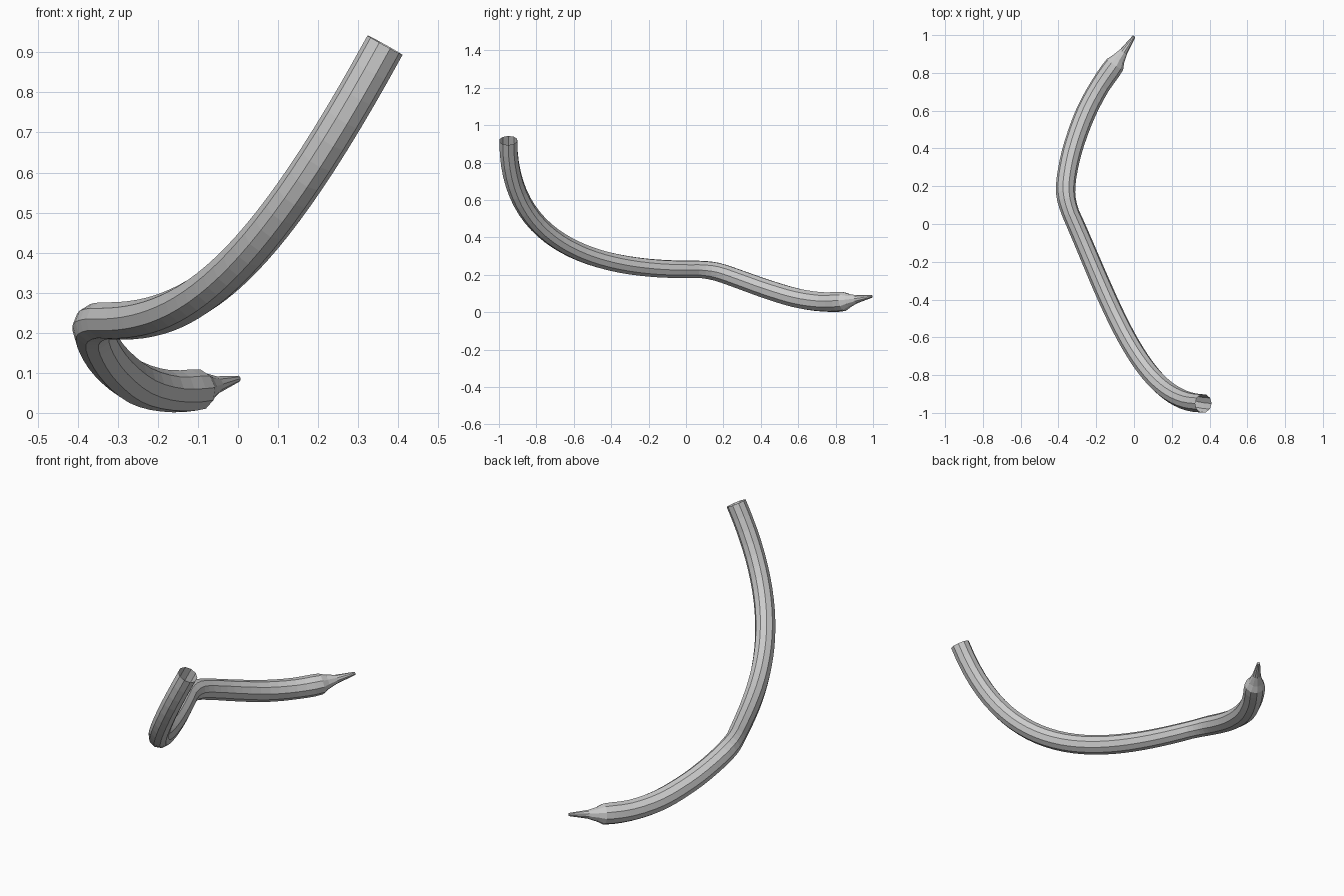
import bpy, bmesh, math
from mathutils import Vector
from mathutils.geometry import interpolate_bezier

if "Cube" in bpy.data.objects:
    bpy.data.objects.remove(bpy.data.objects["Cube"])

SIDES = 10
STEPS = 3

# Long arc as one Bezier: open end -> bend
ARC = [Vector(p) for p in ((0.367, -0.950, 0.918), (0.040, -0.950, 0.320),
                           (-0.130, -0.400, 0.220), (-0.335, 0.055, 0.230))]
# Lower section after the bend (x, y, z, radius)
LOWER = [
    (-0.335, 0.055, 0.230, 0.047),
    (-0.362, 0.165, 0.216, 0.051),
    (-0.350, 0.290, 0.174, 0.052),
    (-0.315, 0.430, 0.124, 0.053),
    (-0.255, 0.590, 0.076, 0.054),
    (-0.180, 0.730, 0.055, 0.053),
    (-0.100, 0.845, 0.058, 0.052),
]
# Straight-sided taper at the tip
TIP = [(-0.083, 0.872, 0.063, 0.037), (-0.055, 0.912, 0.070, 0.022),
       (0.000, 0.993, 0.085, 0.008)]


def catmull(a, b, c, d, t):
    return tuple(0.5 * (2*q + (r - p)*t + (2*p - 5*q + 4*r - s)*t*t
                        + (3*q - p - 3*r + s)*t**3) for p, q, r, s in zip(a, b, c, d))


def smooth_path(before, pts, after):
    ext = [before] + pts + [after]
    out = [catmull(*ext[i:i + 4], k / STEPS)
           for i in range(len(pts) - 1) for k in range(STEPS)]
    return out + [pts[-1]]


def sweep(name, samples):
    centres = [Vector(s[:3]) for s in samples]
    bm = bmesh.new()
    rings, side = [], Vector((-0.87, 0, 0.5))
    for i, c in enumerate(centres):
        tangent = (centres[min(i + 1, len(centres) - 1)] - centres[max(i - 1, 0)]).normalized()
        side = (side - tangent * side.dot(tangent)).normalized()
        up = tangent.cross(side)
        ring = []
        for k in range(SIDES):
            a = 2 * math.pi * k / SIDES
            ring.append(bm.verts.new(c + (side * math.cos(a) + up * math.sin(a)) * samples[i][3]))
        rings.append(ring)
    for r0, r1 in zip(rings, rings[1:]):
        for k in range(SIDES):
            j = (k + 1) % SIDES
            bm.faces.new((r0[k], r0[j], r1[j], r1[k]))
    bm.faces.new(rings[-1])  # closed tip; the other end stays open
    bm.normal_update()
    mesh = bpy.data.meshes.new(name)
    bm.to_mesh(mesh)
    bm.free()
    obj = bpy.data.objects.new(name, mesh)
    bpy.context.collection.objects.link(obj)
    return obj


# Bent hollow tube with pointed end
N = 28
arc = [(*p, 0.050 - 0.003 * max(0, i / N - 0.7) / 0.3)
       for i, p in enumerate(interpolate_bezier(*ARC, N))]
lower = smooth_path(arc[-4], LOWER, TIP[1])
sweep("curved_tube", arc[:-1] + lower + TIP)
